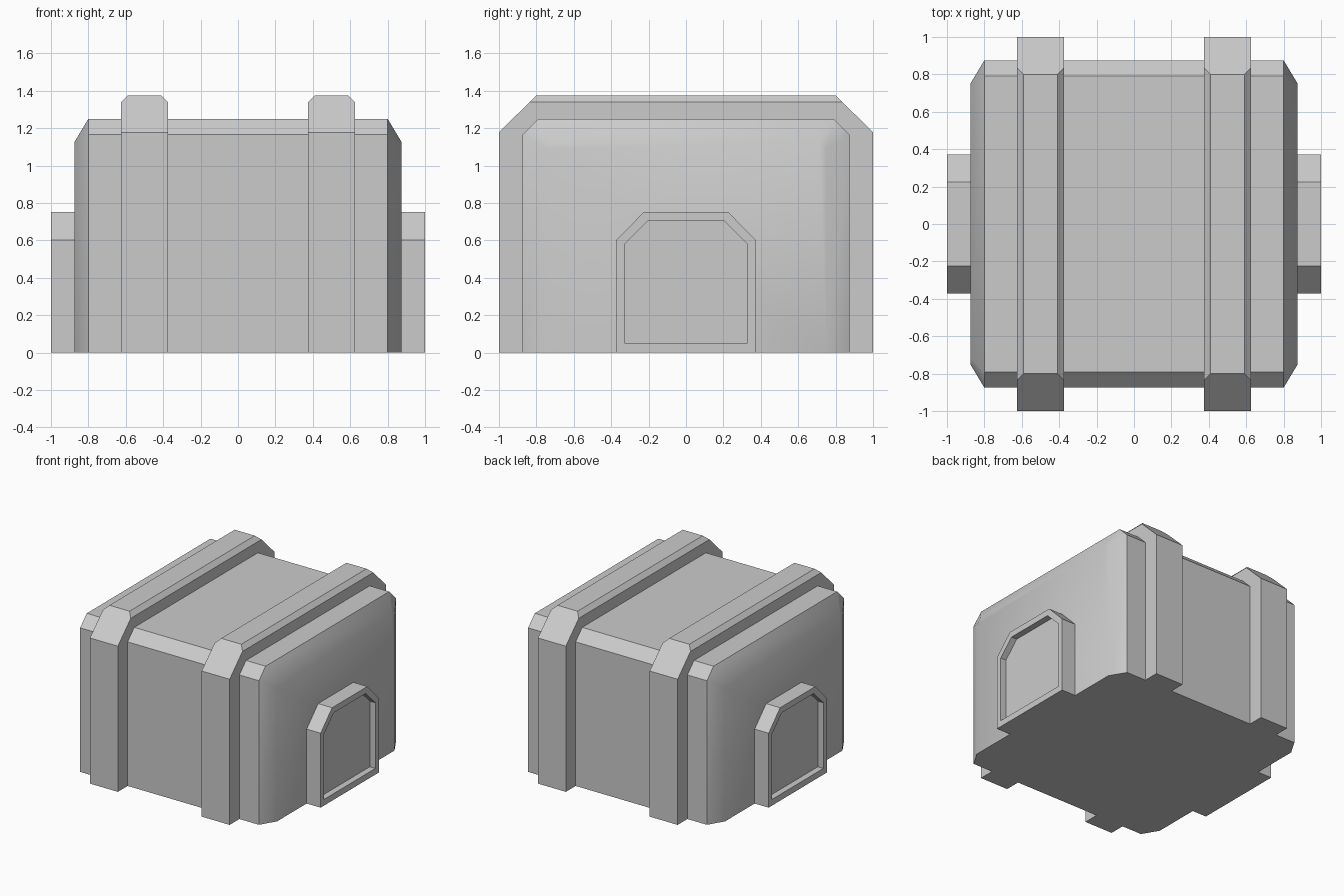
import bpy, bmesh, math
from mathutils import Vector

if "Cube" in bpy.data.objects:
    bpy.data.objects.remove(bpy.data.objects["Cube"])


def arch(w, h, cy, cz):
    """Chamfered arch outline in the YZ plane, open side on the ground."""
    return [(-w, 0), (-w, h - cz), (-w + cy, h), (w - cy, h), (w, h - cz), (w, 0)]


def loft(name, rings, cuts=(), mirror=False, smooth=None):
    """Skin YZ outlines placed along X, cap both ends, optionally trim by planes."""
    bm = bmesh.new()
    loops = [[bm.verts.new((x, y, z)) for y, z in pts] for x, pts in rings]
    n = len(loops[0])
    for a, b in zip(loops, loops[1:]):
        for i in range(n):
            j = (i + 1) % n
            bm.faces.new((a[i], a[j], b[j], b[i]))
    bm.faces.new(loops[0][::-1])
    bm.faces.new(loops[-1])
    for co, no in cuts:
        geom = bm.verts[:] + bm.edges[:] + bm.faces[:]
        res = bmesh.ops.bisect_plane(bm, geom=geom, plane_co=co, plane_no=no, clear_outer=True)
        edges = [e for e in res["geom_cut"] if isinstance(e, bmesh.types.BMEdge)]
        bmesh.ops.contextual_create(bm, geom=edges)
    bmesh.ops.recalc_face_normals(bm, faces=bm.faces[:])
    mesh = bpy.data.meshes.new(name)
    bm.to_mesh(mesh)
    bm.free()
    obj = bpy.data.objects.new(name, mesh)
    bpy.context.collection.objects.link(obj)
    if mirror:
        obj.modifiers.new("Mirror", "MIRROR").use_mirror_merge = False
    if smooth:
        bpy.context.view_layer.objects.active = obj
        obj.select_set(True)
        bpy.ops.object.shade_smooth_by_angle(angle=math.radians(smooth))
        obj.select_set(False)
    return obj


# Main box with tapered, softly shaded ends
body = arch(0.875, 1.25, 0.085, 0.085)
end = arch(0.75, 1.125, 0.035, 0.035)
loft("crate_body", [(-0.875, end), (-0.8, body), (0.8, body), (0.875, end)], smooth=40)

# Raised straps hugging the box, long top edges chamfered
strap = arch(1.0, 1.375, 0.2, 0.197) + body[::-1]
top_cuts = [(Vector((0.5 + s * 0.125, 0, 1.34)), Vector((s, 0, 1)).normalized()) for s in (-1, 1)]
loft("strap", [(0.375, strap), (0.625, strap)], cuts=top_cuts, mirror=True)

# End blocks with a recessed panel
block = arch(0.372, 0.752, 0.147, 0.15)
panel = [(y, z + 0.05) for y, z in arch(0.328, 0.653, 0.123, 0.123)]
loft("end_block", [(0.875, block), (1.0, block), (1.0, panel), (0.95, panel)], mirror=True)
